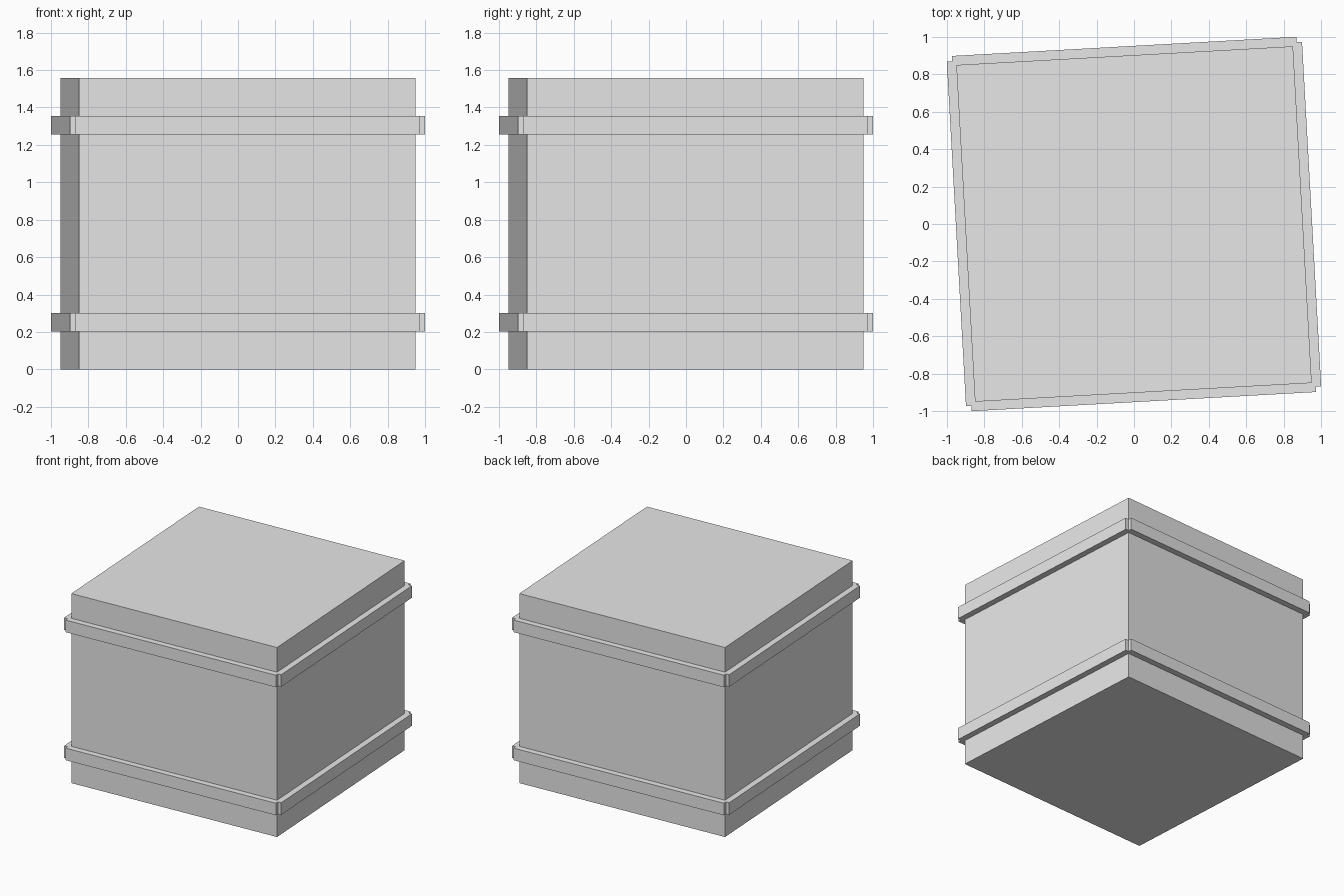
import bpy
import bmesh
from math import atan2
from mathutils import Matrix

cube = bpy.data.objects.get("Cube")
if cube:
    bpy.data.objects.remove(cube, do_unlink=True)

# One plain grey for the whole crate
grey = bpy.data.materials.new("light_grey")
grey.use_nodes = True
COLOUR = (0.8, 0.8, 0.8, 1)
grey.diffuse_color = COLOUR
grey.node_tree.nodes["Principled BSDF"].inputs["Base Color"].default_value = COLOUR

TURN = Matrix.Rotation(atan2(0.05, 0.9), 4, "Z")
BODY, OUTER, NOTCH = 0.9014, 0.951, 0.922
HEIGHT = 1.557


def prism(name, outline, bottom, top):
    """Extrude a flat outline between two heights, turned with the crate."""
    bm = bmesh.new()
    base = bm.faces.new([bm.verts.new((x, y, bottom)) for x, y in outline])
    walls = bmesh.ops.extrude_face_region(bm, geom=[base], use_keep_orig=True)
    raised = [v for v in walls["geom"] if isinstance(v, bmesh.types.BMVert)]
    bmesh.ops.translate(bm, verts=raised, vec=(0, 0, top - bottom))
    bmesh.ops.recalc_face_normals(bm, faces=bm.faces)
    bm.transform(TURN)
    mesh = bpy.data.meshes.new(name)
    bm.to_mesh(mesh)
    bm.free()
    mesh.materials.append(grey)
    obj = bpy.data.objects.new(name, mesh)
    bpy.context.collection.objects.link(obj)
    return obj


def four_corners(points):
    """Repeat one corner's points around the four quarters."""
    outline = []
    for _ in range(4):
        outline += points
        points = [(-y, x) for x, y in points]
    return outline


# Crate body
prism("crate_body", four_corners([(BODY, BODY)]), 0, HEIGHT)

# Raised bands with a small square notch at each corner
notched = four_corners([(OUTER, NOTCH), (NOTCH, NOTCH), (NOTCH, OUTER)])
low, high = 0.203, 0.302
prism("lower_band", notched, low, high)
prism("upper_band", notched, HEIGHT - high, HEIGHT - low)
